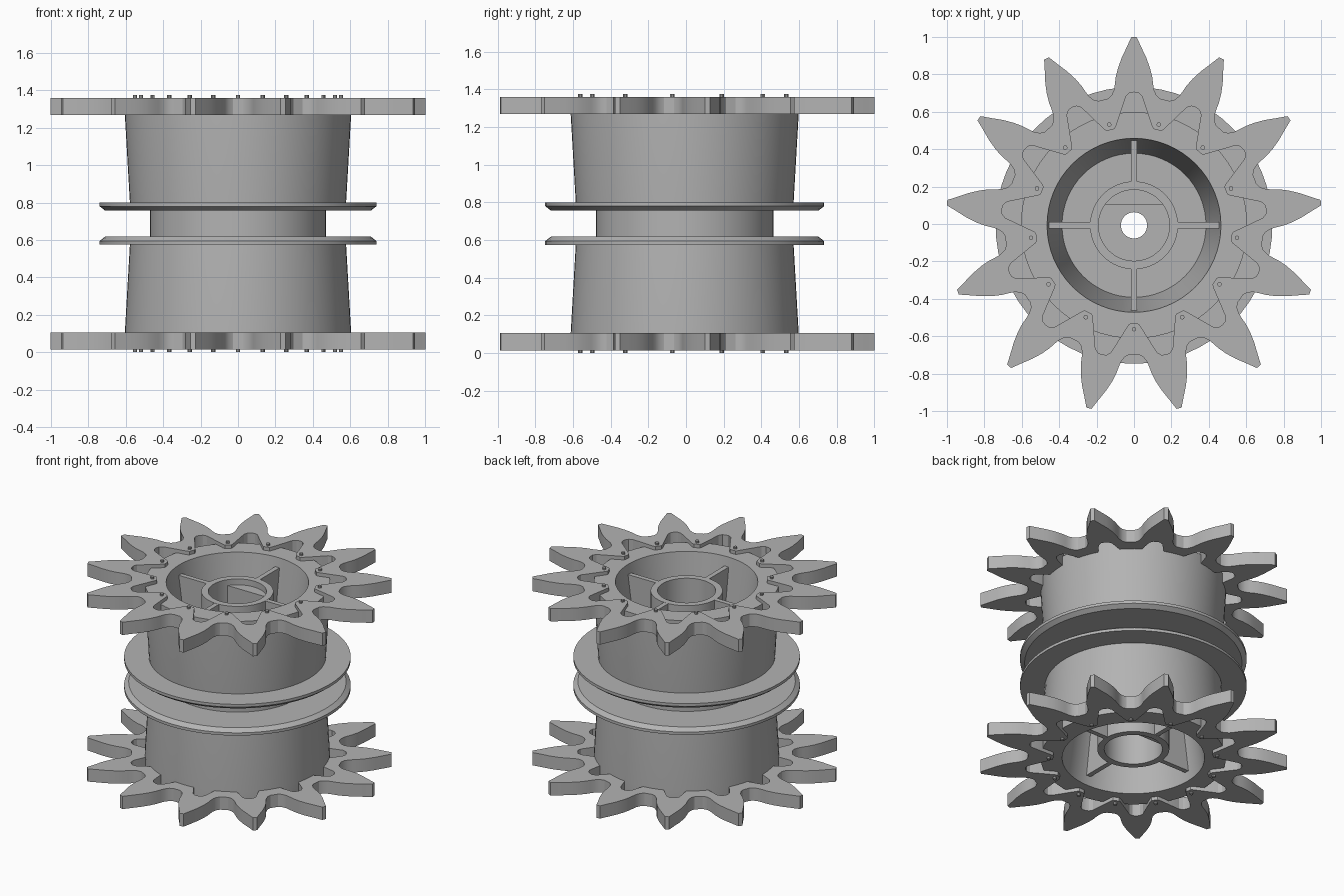
import bpy, bmesh, math
from mathutils import Matrix

cube = bpy.data.objects.get("Cube")
if cube:
    bpy.data.objects.remove(cube, do_unlink=True)

TEETH = 13
STEP = 2 * math.pi / TEETH
MID = 0.6875          # height of the symmetry plane
CY = -0.007           # wheel axis

steel = bpy.data.materials.new("plain grey steel")
steel.use_nodes = True
GREY = (0.45, 0.45, 0.45, 1)
steel.diffuse_color = GREY
steel.node_tree.nodes["Principled BSDF"].inputs["Base Color"].default_value = GREY


def finish(name, bm):
    bmesh.ops.recalc_face_normals(bm, faces=bm.faces)
    mesh = bpy.data.meshes.new(name)
    bm.to_mesh(mesh)
    bm.free()
    obj = bpy.data.objects.new(name, mesh)
    bpy.context.collection.objects.link(obj)
    obj.location.y = CY
    mesh.materials.append(steel)
    return obj


def smooth(obj, angle=30):
    bpy.ops.object.select_all(action='DESELECT')
    obj.select_set(True)
    bpy.context.view_layer.objects.active = obj
    bpy.ops.object.shade_smooth_by_angle(angle=math.radians(angle))


def lathe(name, profile, steps=64):
    """Revolve a closed (radius, height) profile about the axis."""
    bm = bmesh.new()
    rings = []
    for i in range(steps):
        a = 2 * math.pi * i / steps
        rings.append([bm.verts.new((r * math.cos(a), r * math.sin(a), z)) for r, z in profile])
    n = len(profile)
    for i in range(steps):
        p, q = rings[i], rings[(i + 1) % steps]
        for j in range(n):
            k = (j + 1) % n
            bm.faces.new((p[j], q[j], q[k], p[k]))
    obj = finish(name, bm)
    smooth(obj)
    return obj


def polar(r, a):
    return r * math.sin(a), r * math.cos(a)


# Hollow drum with hub, web, flanges and narrow neck
half = [(0.07, 0.75), (0.19, 0.75), (0.19, 1.27), (0.235, 1.27), (0.235, 0.75),
        (0.385, 0.75), (0.465, 1.335), (0.605, 1.335), (0.605, 1.27), (0.578, 0.8),
        (0.74, 0.8), (0.74, 0.78), (0.71, 0.757), (0.47, 0.757)]
lathe("drum", half + [(r, 2 * MID - z) for r, z in reversed(half)])

# Sprocket outline: half of a tooth as (half width, radius), tip to root
flank = [(0.014, 1.007), (0.04, 0.95), (0.066, 0.895), (0.086, 0.84), (0.098, 0.79),
         (0.102, 0.755), (0.107, 0.725), (0.12, 0.695), (0.14, 0.677)]
tooth = [(-w, r) for w, r in reversed(flank)] + flank
# Notched inner edge: (step fraction, radius) over one tooth
notch = [(-0.42, 0.525), (-0.38, 0.535), (-0.13, 0.69), (-0.07, 0.708), (0, 0.712),
         (0.07, 0.708), (0.13, 0.69), (0.38, 0.535), (0.42, 0.525)]


def add_spline(curve, points):
    s = curve.splines.new('POLY')
    s.points.add(len(points) - 1)
    for p, (x, y) in zip(s.points, points):
        p.co = (x, y, 0, 1)
    s.use_cyclic_u = True


def sprocket(name, z):
    curve = bpy.data.curves.new(name, 'CURVE')
    curve.dimensions = '2D'
    curve.fill_mode = 'BOTH'
    curve.extrude = 0.046
    outer, inner = [], []
    for i in range(TEETH):
        a = i * STEP
        for w, r in tooth:
            outer.append((w * math.cos(a) + r * math.sin(a), r * math.cos(a) - w * math.sin(a)))
        inner += [polar(r, a + f * STEP) for f, r in notch]
    add_spline(curve, outer)
    add_spline(curve, inner)
    obj = bpy.data.objects.new(name, curve)
    bpy.context.collection.objects.link(obj)
    bpy.ops.object.select_all(action='DESELECT')
    obj.select_set(True)
    bpy.context.view_layer.objects.active = obj
    bpy.ops.object.convert(target='MESH')
    obj = bpy.context.object
    bm = bmesh.new()
    bm.from_mesh(obj.data)
    bmesh.ops.remove_doubles(bm, verts=bm.verts, dist=0.0001)
    bmesh.ops.recalc_face_normals(bm, faces=bm.faces)
    bm.to_mesh(obj.data)
    bm.free()
    obj.location = (0, CY, z)
    obj.data.materials.clear()
    obj.data.materials.append(steel)
    smooth(obj, 25)


for side, s in (("upper", 1), ("lower", -1)):
    sprocket(side + "_sprocket", MID + s * 0.627)

    # Rivets on the tongues between the teeth
    bm = bmesh.new()
    for i in range(TEETH):
        x, y = polar(0.555, (i + 0.5) * STEP)
        bmesh.ops.create_cone(bm, cap_ends=True, segments=10, radius1=0.012, radius2=0.012,
                              depth=0.04, matrix=Matrix.Translation((x, y, MID + s * 0.6675)))
    smooth(finish(side + "_rivets", bm))

    # Four radial ribs between hub and drum wall
    bm = bmesh.new()
    for i in range(4):
        m = (Matrix.Rotation(i * math.pi / 2, 4, 'Z')
             @ Matrix.Translation((0.337, 0, MID + s * 0.322))
             @ Matrix.Diagonal((0.235, 0.034, 0.52, 1)))
        bmesh.ops.create_cube(bm, size=1, matrix=m)
    finish(side + "_ribs", bm)

    # Flat key filling one side of the hub bore
    bm = bmesh.new()
    a0 = math.asin(0.11 / 0.195)
    arc = [a0 + (math.pi - 2 * a0) * i / 12 for i in range(13)]
    face = bm.faces.new([bm.verts.new((0.195 * math.cos(a), 0.195 * math.sin(a), MID + s * 0.05))
                         for a in arc])
    top = bmesh.ops.extrude_face_region(bm, geom=[face])["geom"]
    bmesh.ops.translate(bm, vec=(0, 0, s * 0.49),
                        verts=[v for v in top if isinstance(v, bmesh.types.BMVert)])
    finish(side + "_hub_key", bm)
